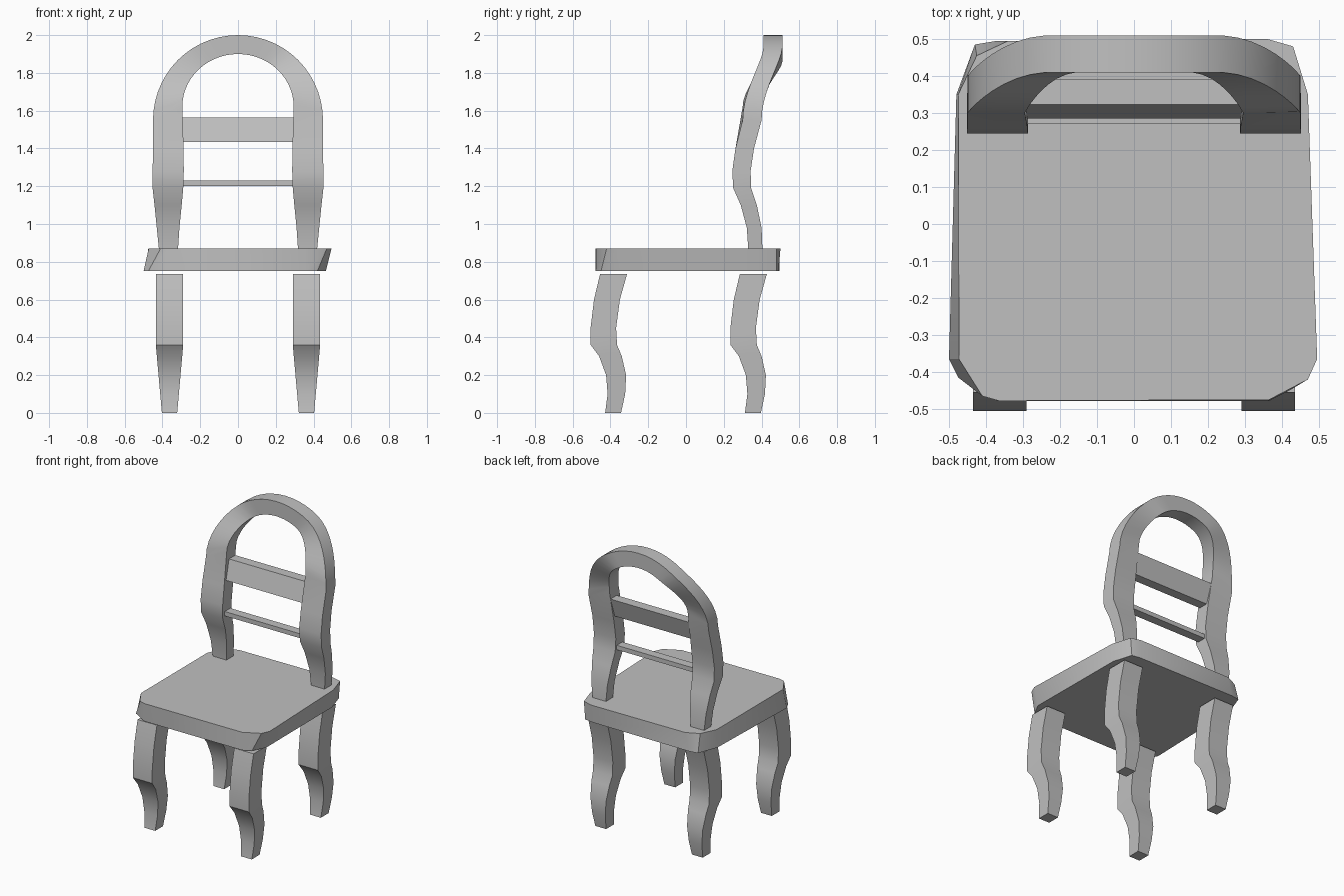
import bpy
import bmesh
from math import sin, cos, radians

cube = bpy.data.objects.get("Cube")
if cube:
    bpy.data.objects.remove(cube, do_unlink=True)

GREY = (0.53, 0.53, 0.53, 1)
paint = bpy.data.materials.new("plain_grey")
paint.use_nodes = True
paint.diffuse_color = GREY
paint.node_tree.nodes["Principled BSDF"].inputs["Base Color"].default_value = GREY


def loft(name, rings):
    """Skin a closed solid through a list of matching rings of points."""
    bm = bmesh.new()
    loops = [[bm.verts.new(p) for p in ring] for ring in rings]
    n = len(loops[0])
    for a, b in zip(loops, loops[1:]):
        for i in range(n):
            j = (i + 1) % n
            bm.faces.new((a[i], a[j], b[j], b[i]))
    bm.faces.new(loops[0][::-1])
    bm.faces.new(loops[-1])
    bmesh.ops.recalc_face_normals(bm, faces=bm.faces)
    mesh = bpy.data.meshes.new(name)
    bm.to_mesh(mesh)
    bm.free()
    mesh.materials.append(paint)
    obj = bpy.data.objects.new(name, mesh)
    bpy.context.collection.objects.link(obj)
    bpy.ops.object.select_all(action="DESELECT")
    obj.select_set(True)
    bpy.context.view_layer.objects.active = obj
    bpy.ops.object.shade_smooth_by_angle(angle=radians(30))
    return obj


# Curved legs: height, front edge, back edge
LEG = [(0, -.428, -.344), (.1, -.415, -.322), (.2, -.423, -.317),
       (.3, -.46, -.34), (.36, -.505, -.365), (.45, -.505, -.37),
       (.6, -.487, -.35), (.735, -.455, -.312)]


def leg(name, side, shift):
    rings = []
    for z, front, back in LEG:
        taper = max(0, 1 - z / .36) * .032
        inner, outer = side * (.29 + taper), side * (.435 - taper)
        f, b = front + shift, back + shift
        rings.append([(outer, f, z), (outer, b, z), (inner, b, z), (inner, f, z)])
    loft(name, rings)


for label, side in (("left", 1), ("right", -1)):
    leg("front_leg_" + label, side, 0)
    leg("back_leg_" + label, side, .74)

# Seat: slightly skewed slab with clipped corners
SEAT_BOTTOM = [(-.5, -.365), (-.475, -.415), (-.37, -.478),
               (.365, -.478), (.42, -.45), (.465, -.365),
               (.46, .35), (.42, .48), (.36, .49),
               (-.37, .495), (-.43, .485), (-.48, .35)]
SEAT_TOP = [(-.473, -.365), (-.41, -.465), (-.365, -.478),
            (.365, -.475), (.47, -.42), (.495, -.365),
            (.47, .35), (.43, .48), (.36, .5),
            (-.34, .495), (-.425, .455), (-.475, .35)]
loft("seat", [[(x, y, .75) for x, y in SEAT_BOTTOM],
              [(x, y, .87) for x, y in SEAT_TOP]])

# Back frame: posts (height, front, back, inner, outer) joined by an arch
POST = [(.86, .33, .405, .318, .418), (.98, .322, .4, .31, .43),
        (1.1, .29, .375, .298, .442), (1.19, .25, .345, .29, .452),
        (1.28, .245, .342, .287, .452), (1.4, .262, .36, .288, .45)]
half = [[(xo, f, z), (xo, b, z), (xi, b, z), (xi, f, z)]
        for z, f, b, xi, xo in POST]
STEPS = 14
for i in range(STEPS + 1):
    angle = 90 * i / STEPS
    t = min(1, angle / 60)
    f = .3 + .11 * t * t * (3 - 2 * t)
    b = f + .1
    c, s = cos(radians(angle)), sin(radians(angle))
    xo, zo = .45 * c, 1.55 + .45 * s
    xi, zi = .295 * c, 1.62 + .28 * s
    half.append([(xo, f, zo), (xo, b, zo), (xi, b, zi), (xi, f, zi)])
mirrored = [[(-x, y, z) for x, y, z in ring] for ring in half[-2::-1]]
loft("back_frame", half + mirrored)


# Cross rails: side profile stretched between the posts
def rail(name, profile):
    loft(name, [[(x, y, z) for y, z in profile] for x in (-.298, .298)])


rail("upper_slat", [(.285, 1.435), (.35, 1.435), (.39, 1.565), (.323, 1.565)])
rail("lower_rail", [(.27, 1.2), (.33, 1.2), (.33, 1.23), (.27, 1.23)])
